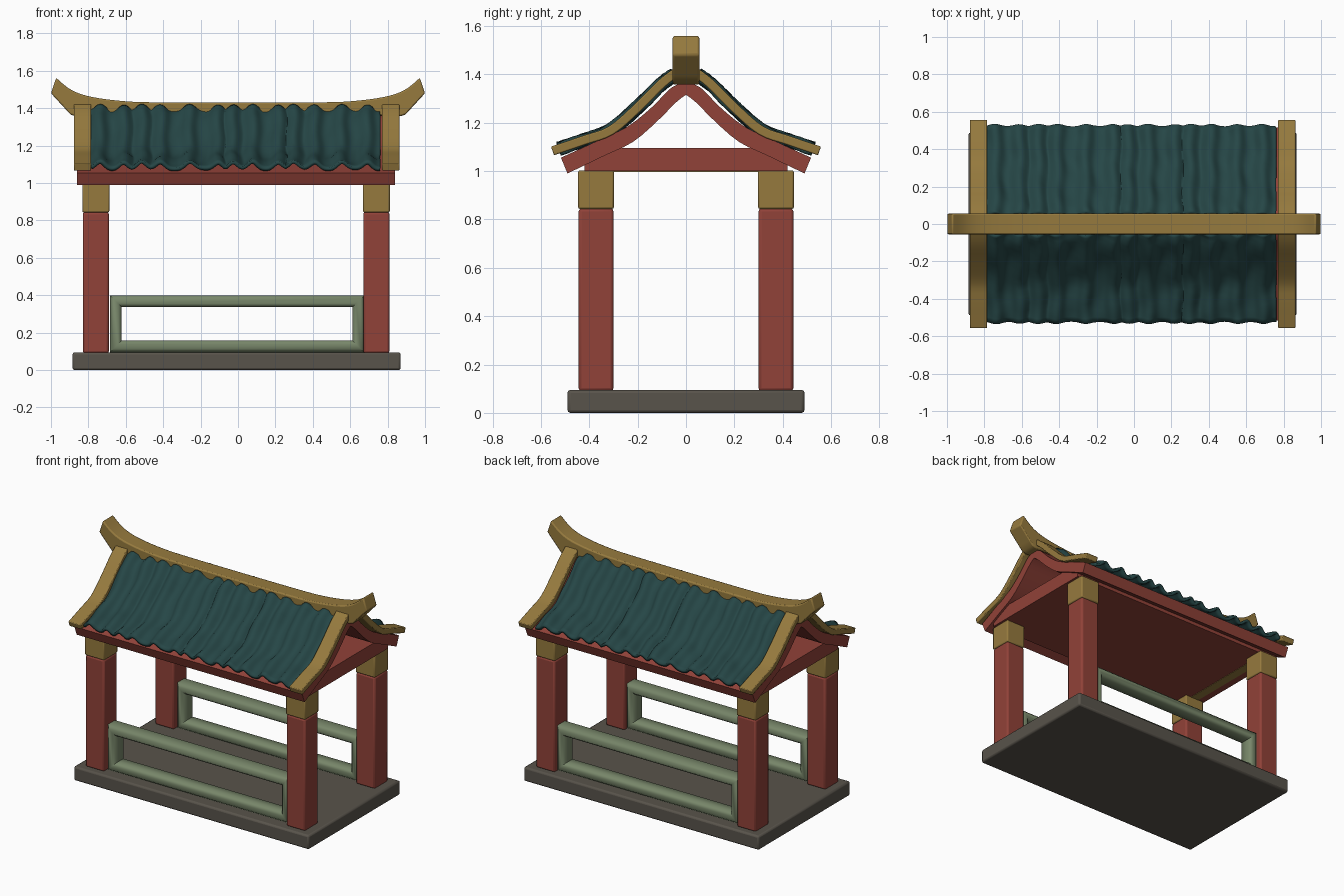
import bpy, bmesh, math

if "Cube" in bpy.data.objects:
    bpy.data.objects.remove(bpy.data.objects["Cube"])

def mat(name, c):
    m = bpy.data.materials.new(name)
    m.diffuse_color = (*c, 1)
    m.use_nodes = True
    m.node_tree.nodes["Principled BSDF"].inputs["Base Color"].default_value = m.diffuse_color
    return m

RED = mat("brick_red", (0.283, 0.054, 0.040))
GOLD = mat("ochre", (0.305, 0.195, 0.048))
TEAL = mat("dark_teal", (0.019, 0.062, 0.062))
SAGE = mat("sage_green", (0.188, 0.242, 0.144))
STONE = mat("stone_grey", (0.098, 0.087, 0.070))

def finish(name, verts, faces, m, bevel=0.0, angle=40):
    me = bpy.data.meshes.new(name)
    me.from_pydata(verts, [], faces)
    bm = bmesh.new()
    bm.from_mesh(me)
    bmesh.ops.recalc_face_normals(bm, faces=bm.faces)
    bm.to_mesh(me)
    bm.free()
    me.materials.append(m)
    ob = bpy.data.objects.new(name, me)
    bpy.context.collection.objects.link(ob)
    if bevel:
        b = ob.modifiers.new("bevel", 'BEVEL')
        b.width, b.segments, b.limit_method = bevel, 2, 'ANGLE'
        b.angle_limit = math.radians(50)
    bpy.ops.object.select_all(action='DESELECT')
    ob.select_set(True)
    bpy.context.view_layer.objects.active = ob
    bpy.ops.object.shade_smooth_by_angle(angle=math.radians(angle))
    return ob

def box(name, x0, x1, y0, y1, z0, z1, m, bevel=0.0):
    v = [(x, y, z) for x in (x0, x1) for y in (y0, y1) for z in (z0, z1)]
    f = [(0, 1, 3, 2), (4, 6, 7, 5), (0, 4, 5, 1), (2, 3, 7, 6), (0, 2, 6, 4), (1, 5, 7, 3)]
    return finish(name, v, f, m, bevel)

def strip(name, top, bottom, a, b, axis, m, bevel=0.0):
    """Extrude the band between two equal-length 2D outlines along x or y."""
    n = len(top)
    place = (lambda p, s: (s, p[0], p[1])) if axis == 'x' else (lambda p, s: (p[0], s, p[1]))
    v = [place(p, s) for s in (a, b) for line in (top, bottom) for p in line]
    f = []
    for i in range(n - 1):
        t, u, T, U = i, n + i, 2 * n + i, 3 * n + i
        f += [(t, t + 1, u + 1, u), (T, T + 1, U + 1, U), (t, t + 1, T + 1, T), (u, u + 1, U + 1, U)]
    f += [(0, n, 3 * n, 2 * n), (n - 1, 2 * n - 1, 4 * n - 1, 3 * n - 1)]
    return finish(name, v, f, m, bevel)

def smooth(pts, k=5):
    """Catmull-Rom through a few points."""
    p = [pts[0]] + pts + [pts[-1]]
    out = []
    for i in range(1, len(p) - 2):
        for j in range(k):
            t = j / k
            out.append(tuple(0.5 * (2 * b + (c - a) * t + (2 * a - 5 * b + 4 * c - d) * t * t
                       + (3 * b - a - 3 * c + d) * t ** 3)
                       for a, b, c, d in zip(p[i - 1], p[i], p[i + 1], p[i + 2])))
    return out + [pts[-1]]

def offset(line, d):
    """Shift a profile along its upward normal."""
    out = []
    for i, (y, z) in enumerate(line):
        a, b = line[max(i - 1, 0)], line[min(i + 1, len(line) - 1)]
        dy, dz = b[0] - a[0], b[1] - a[1]
        l = math.hypot(dy, dz)
        out.append((y - dz / l * d, z + dy / l * d))
    return out

# Stone platform
box("platform", -0.885, 0.87, -0.49, 0.49, 0, 0.095, STONE, 0.012)

# Pillars with ochre capitals
for sx, x in (("left", -0.76), ("right", 0.74)):
    for sy, s in (("front", -1), ("back", 1)):
        y = 0.372 * s
        box(f"{sy}_{sx}_pillar", x - .07, x + .07, y - .072, y + .072, 0.09, 0.845, RED, 0.012)
        box(f"{sy}_{sx}_capital", x - .072, x + .072, y - .074, y + .074, 0.843, 1.003, GOLD, 0.008)

# Railing frames: mitred ring with chamfered section
def railing(name, yc):
    x0, x1, z0, z1, h = -0.685, 0.675, 0.095, 0.40, 0.062
    c, w = 0.018, 0.055
    sec = [(0, -w + c), (c, -w), (h - c, -w), (h, -w + c), (h, w - c), (h - c, w), (c, w), (0, w - c)]
    v = []
    for ax, az in ((0, 0), (1, 0), (1, 1), (0, 1)):
        for d, y in sec:
            v.append((x1 - d if ax else x0 + d, yc + y, z1 - d if az else z0 + d))
    f = [(8 * i + j, 8 * i + (j + 1) % 8, 8 * ((i + 1) % 4) + (j + 1) % 8, 8 * ((i + 1) % 4) + j)
         for i in range(4) for j in range(8)]
    finish(name, v, f, SAGE, 0, 50)

railing("front_railing", -0.37)
railing("back_railing", 0.37)

# Ceiling with tie beams, and the ochre lintel at the left end
box("ceiling_beam", -0.84, 0.825, -0.42, 0.42, 1.0, 1.095, RED)
box("left_lintel", -0.79, -0.73, -0.31, 0.31, 0.997, 1.004, GOLD)

# Curved red roof deck
half_top = smooth([(0.0, 1.365), (0.06, 1.345), (0.14, 1.265), (0.24, 1.185), (0.36, 1.128), (0.517, 1.055)], 3)
half_bot = smooth([(0.0, 1.315), (0.04, 1.285), (0.12, 1.205), (0.22, 1.12), (0.34, 1.062), (0.49, 0.99)], 3)
full = lambda h: [(-y, z) for y, z in reversed(h[1:])] + h
strip("roof_deck", full(half_top), full(half_bot), -0.86, 0.84, 'x', RED)

# Ochre verge strips on the gable ends
slope = smooth([(0.03, 1.415), (0.10, 1.362), (0.20, 1.262), (0.31, 1.168), (0.42, 1.128), (0.552, 1.083)], 4)
up, low = offset(slope, 0.019), offset(slope, -0.019)
for s, side in ((-1, "front"), (1, "back")):
    for a, b, end in ((-0.877, -0.785, "left"), (0.77, 0.863, "right")):
        strip(f"{side}_{end}_verge", [(s * y, z) for y, z in up], [(s * y, z) for y, z in low],
              a, b, 'x', GOLD, 0.005)

# Corrugated tile sheets with irregular ribs
ribs = [-0.74, -0.61, -0.51, -0.41, -0.26, -0.11, -0.03, 0.08, 0.22, 0.30, 0.41, 0.55, 0.69]
tile_line = smooth([(0.045, 1.395), (0.10, 1.355), (0.20, 1.258), (0.31, 1.165), (0.42, 1.123), (0.525, 1.088)], 3)
N = 156

def tiles(name, s):
    rows = len(tile_line)
    v, f = [], []
    for i in range(N + 1):
        x = -0.785 + 1.545 * i / N
        for k, base in enumerate(tile_line):
            xx = x + 0.006 * math.sin(k * 0.9 + 9 * x + s)
            d = min(abs(xx - r) for r in ribs)
            bump = math.exp(-(d / 0.033) ** 2)
            hgt = -0.014 + 0.036 * bump + 0.004 * math.sin(k * 1.3 + 23 * x)
            nx = tile_line[min(k + 1, rows - 1)], tile_line[max(k - 1, 0)]
            dy, dz = nx[0][0] - nx[1][0], nx[0][1] - nx[1][1]
            l = math.hypot(dy, dz)
            v.append((x, s * (base[0] - dz / l * hgt), base[1] + dy / l * hgt))
    for i in range(N):
        for k in range(rows - 1):
            a = i * rows + k
            q = (a, a + rows, a + rows + 1, a + 1)
            f.append(q if s < 0 else q[::-1])
    ob = finish(name, v, f, TEAL, 0, 60)
    m = ob.modifiers.new("thickness", 'SOLIDIFY')
    m.thickness, m.offset = 0.018, 0

tiles("front_roof_tiles", -1)
tiles("back_roof_tiles", 1)

# Ridge beam with upswept ends
rt = smooth([(0, 1.43), (0.4, 1.431), (0.6, 1.437), (0.78, 1.46), (0.89, 1.497), (0.972, 1.562)], 4)
rb = smooth([(0, 1.36), (0.4, 1.36), (0.6, 1.36), (0.78, 1.362), (0.895, 1.366), (1.0, 1.48)], 4)
# split lower outline so the end kink stays crisp
rb[-4:] = [(0.921 + 0.0263 * i, 1.394 + 0.0287 * i) for i in range(4)]
strip("ridge_beam", full(rt), full(rb), -0.055, 0.055, 'y', GOLD, 0.008)
